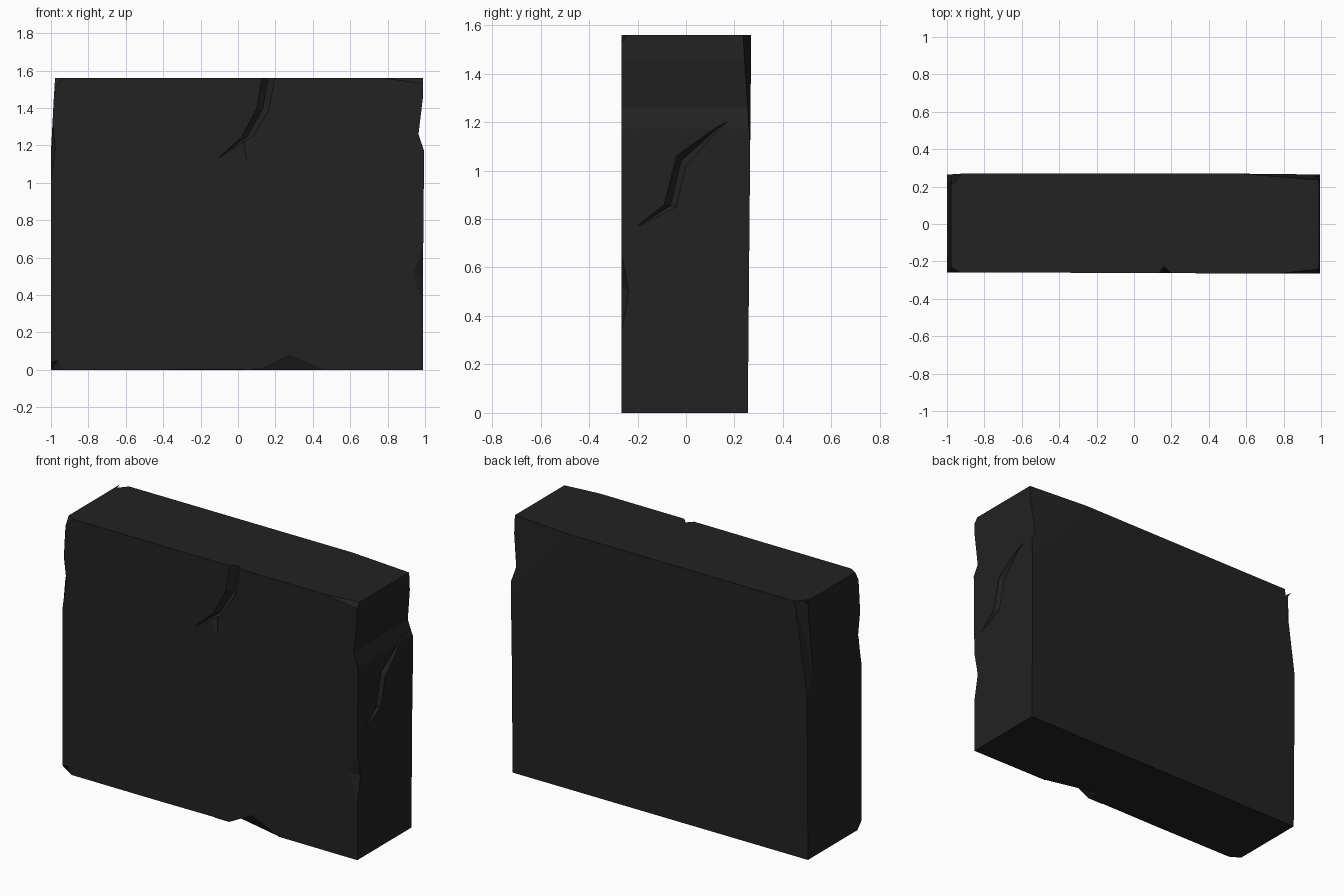
import bpy, bmesh
from mathutils import Vector

if "Cube" in bpy.data.objects:
    bpy.data.objects.remove(bpy.data.objects["Cube"])

stone = bpy.data.materials.new("dark stone")
stone.diffuse_color = (0.016, 0.016, 0.016, 1)
stone.use_nodes = True
stone.node_tree.nodes["Principled BSDF"].inputs["Base Color"].default_value = stone.diffuse_color
CENTRE = Vector((0, 0, 0.78))


def front(x):
    return -0.262 - 0.004 * x


def back(z):
    return 0.255 + 0.009 * z


def make(name, bm):
    bmesh.ops.recalc_face_normals(bm, faces=bm.faces)
    me = bpy.data.meshes.new(name)
    bm.to_mesh(me)
    bm.free()
    me.materials.append(stone)
    ob = bpy.data.objects.new(name, me)
    bpy.context.collection.objects.link(ob)
    return ob


# Slab body: rings of four corners, with slightly worn ends (z, left x, right x)
levels = [(0, -1, 0.99), (0.63, -1, 0.99), (1.17, -1, 0.995),
          (1.26, -0.995, 0.965), (1.45, -0.985, 0.988), (1.56, -0.978, 0.988)]
bm = bmesh.new()
rings = [[bm.verts.new(p) for p in ((l, front(l), z), (r, front(r), z),
                                    (r, back(z), z), (l, back(z), z))]
         for z, l, r in levels]
for a, b in zip(rings, rings[1:]):
    for i in range(4):
        j = (i + 1) % 4
        bm.faces.new((a[i], a[j], b[j], b[i]))
bm.faces.new(rings[0][::-1])
bm.faces.new(rings[-1])
slab = make("stone_slab", bm)


def cut(points):
    """Subtract the convex hull of the points from the slab."""
    bm = bmesh.new()
    for p in points:
        bm.verts.new(p)
    bmesh.ops.convex_hull(bm, input=bm.verts)
    bmesh.ops.delete(bm, geom=[v for v in bm.verts if not v.link_faces], context='VERTS')
    cutter = make("cutter", bm)
    mod = slab.modifiers.new("cut", 'BOOLEAN')
    mod.operation, mod.solver, mod.object = 'DIFFERENCE', 'MANIFOLD', cutter
    bpy.context.view_layer.objects.active = slab
    bpy.ops.object.modifier_apply(modifier=mod.name)
    bpy.data.objects.remove(cutter)


def chip(corner, *pts):
    """Knock off an edge or corner: surface points plus a point beyond the corner."""
    pts = [CENTRE + (Vector(p) - CENTRE) * 1.001 for p in pts]
    mid = sum(pts, Vector()) / len(pts)
    cut(pts + [mid + (Vector(corner) - mid) * 3])


F = -0.262
# Chips along the bottom front edge
chip((0.28, F, 0), (0.47, F, 0), (0.28, F, 0.085), (0.12, F, 0), (0.12, -0.18, 0))
chip((-0.1, F, 0), (0.13, F, 0.004), (-0.55, F, 0), (0.12, -0.18, 0))
chip((-1, F, 0), (-1, F, 0.045), (-0.96, F, 0.055), (-0.93, F, 0), (-1, -0.22, 0))
# Chips on the upright edges
chip((0.99, -0.266, 0.5), (0.99, -0.266, 0.66), (0.935, -0.266, 0.52),
     (0.99, -0.266, 0.33), (0.99, -0.235, 0.5))
chip((-1, -0.258, 1.18), (-0.99, -0.258, 1.32), (-0.975, -0.258, 1.18),
     (-1, -0.258, 1.0), (-0.995, -0.22, 1.18))
chip((-0.99, 0.268, 1.4), (-0.92, 0.269, 1.56), (-0.97, 0.21, 1.56),
     (-0.998, 0.2, 1.12), (-1, 0.264, 1.0), (-0.978, 0.269, 1.56))
chip((0.988, 0.269, 1.56), (0.58, 0.269, 1.56), (0.94, 0.256, 1.56),
     (0.988, 0.235, 1.56), (0.99, 0.266, 1.05))
# Chips on the top front corners
chip((-0.978, -0.258, 1.56), (-0.93, -0.258, 1.56), (-0.985, -0.258, 1.5),
     (-0.978, -0.23, 1.56))
chip((0.988, -0.266, 1.56), (0.75, -0.266, 1.56), (0.988, -0.266, 1.53),
     (0.988, -0.24, 1.56))


def crack(sections, place):
    """V groove: each section is two rim points and a depth, mapped by place(u, v, depth)."""
    solid = []
    for a, b, d in sections:
        mid = ((a[0] + b[0]) / 2, (a[1] + b[1]) / 2)
        solid.append([place(*a, 0), place(*b, 0), place(*mid, d),
                      place(*a, -0.03), place(*b, -0.03)])
    for s, t in zip(solid, solid[1:]):
        cut(s + t)


def on_front(u, v, d):
    return (u, front(u) + d, v)


def on_right(u, v, d):
    return (0.991 - d, u, v)


# Crack running down the front, with a short branch
crack([((0.132, 1.58), (0.2, 1.58), 0.035), ((0.1, 1.4), (0.165, 1.39), 0.03),
       ((0.02, 1.245), (0.08, 1.25), 0.022), ((-0.11, 1.128), (-0.105, 1.13), 0.001)], on_front)
crack([((0.0, 1.2), (0.07, 1.24), 0.015), ((0.043, 1.118), (0.047, 1.118), 0.001)], on_front)
# Crack on the right end
crack([((0.22, 1.238), (0.222, 1.235), 0.001), ((0.12, 1.175), (0.13, 1.165), 0.012),
       ((-0.04, 1.06), (0.0, 1.02), 0.03), ((-0.09, 0.86), (-0.04, 0.85), 0.025),
       ((-0.2, 0.773), (-0.198, 0.768), 0.001)], on_right)
